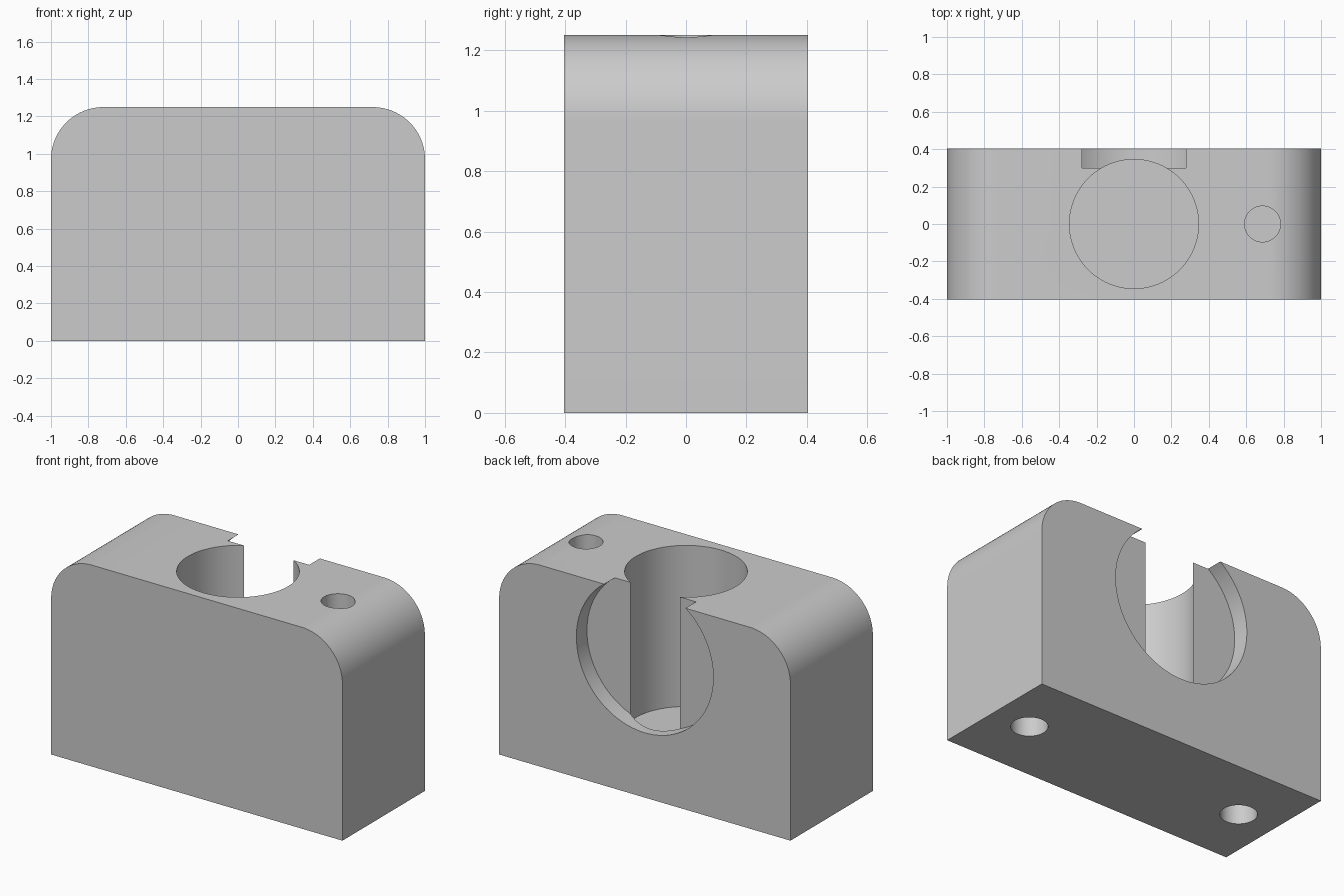
import bpy, bmesh
from math import sin, cos, pi, radians
from mathutils import Vector

if "Cube" in bpy.data.objects:
    bpy.data.objects.remove(bpy.data.objects["Cube"], do_unlink=True)

HALF_W, HALF_D, HEIGHT, ROUND = 1.0, 0.404, 1.25, 0.28
STEPS = 24

grey = bpy.data.materials.new("light_grey")
grey.use_nodes = True
colour = (0.6, 0.6, 0.6, 1)
grey.diffuse_color = colour
grey.node_tree.nodes["Principled BSDF"].inputs["Base Color"].default_value = colour


def rounded_block(name):
    """Upright slab with two rounded upper corners."""
    profile = [(-HALF_W, 0), (HALF_W, 0)]
    for side, start in ((1, 0), (-1, pi / 2)):
        for i in range(STEPS + 1):
            a = start + pi / 2 * i / STEPS
            profile.append((side * (HALF_W - ROUND) + ROUND * cos(a),
                            HEIGHT - ROUND + ROUND * sin(a)))
    bm = bmesh.new()
    face = bm.faces.new([bm.verts.new((x, -HALF_D, z)) for x, z in profile])
    out = bmesh.ops.extrude_face_region(bm, geom=[face])
    verts = [g for g in out["geom"] if isinstance(g, bmesh.types.BMVert)]
    bmesh.ops.translate(bm, verts=verts, vec=(0, 2 * HALF_D, 0))
    bmesh.ops.recalc_face_normals(bm, faces=bm.faces)
    mesh = bpy.data.meshes.new(name)
    bm.to_mesh(mesh)
    bm.free()
    obj = bpy.data.objects.new(name, mesh)
    bpy.context.collection.objects.link(obj)
    mesh.materials.append(grey)
    return obj


def drill(target, name, start, end, radius, sides=64):
    """Cut a round hole running from start to end."""
    a, b = Vector(start), Vector(end)
    bpy.ops.mesh.primitive_cylinder_add(
        vertices=sides, radius=radius, depth=(b - a).length, location=(a + b) / 2,
        rotation=(b - a).to_track_quat('Z', 'Y').to_euler())
    cutter = bpy.context.object
    cutter.name = name
    cutter.hide_render = True
    cutter.data.materials.append(grey)
    mod = target.modifiers.new(name, 'BOOLEAN')
    mod.operation, mod.solver, mod.object = 'DIFFERENCE', 'EXACT', cutter
    bpy.context.view_layer.objects.active = target
    bpy.ops.object.modifier_apply(modifier=name)
    bpy.data.objects.remove(cutter, do_unlink=True)


block = rounded_block("holder_block")

# Main vertical bore and the round recess that opens it at the back
drill(block, "main_bore", (0, 0, 0.25), (0, 0, 1.5), 0.345, 96)
drill(block, "back_recess", (0, 0.3, 0.872), (0, 0.6, 0.872), 0.47, 96)

# Small pin hole on top, two mounting holes underneath
drill(block, "pin_hole", (0.687, 0, 0.75), (0.687, 0, 1.5), 0.096)
for side in (-1, 1):
    drill(block, "mounting_hole", (side * 0.75, 0, -0.2), (side * 0.75, 0, 0.4), 0.103)

# Smooth curved walls, crisp edges
bpy.ops.object.select_all(action='DESELECT')
block.select_set(True)
bpy.context.view_layer.objects.active = block
bpy.ops.object.shade_smooth_by_angle(angle=radians(30))
